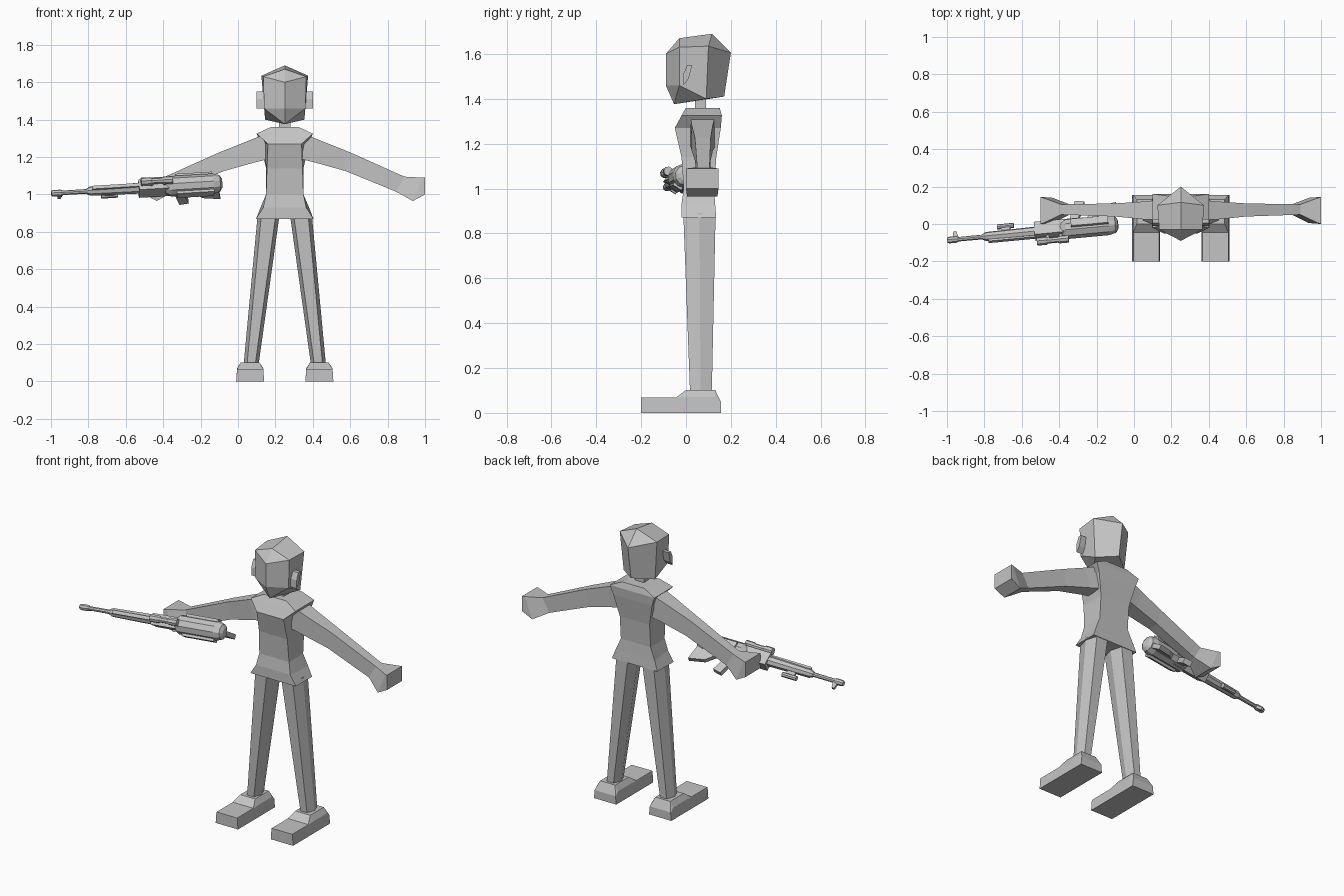
import bpy, bmesh, math
from mathutils import Matrix, Vector

if "Cube" in bpy.data.objects:
    bpy.data.objects.remove(bpy.data.objects["Cube"])

CX = 0.25  # figure centre line

grey = bpy.data.materials.new("plain_grey")
grey.diffuse_color = (0.55, 0.55, 0.55, 1)
grey.use_nodes = True
grey.node_tree.nodes["Principled BSDF"].inputs["Base Color"].default_value = grey.diffuse_color


def finish(name, bm):
    bmesh.ops.recalc_face_normals(bm, faces=bm.faces)
    me = bpy.data.meshes.new(name)
    bm.to_mesh(me)
    bm.free()
    me.materials.append(grey)
    ob = bpy.data.objects.new(name, me)
    bpy.context.collection.objects.link(ob)
    return ob


def loft(name, rings, matrix=None):
    """Skin a list of equal-length point rings and cap both ends."""
    bm = bmesh.new()
    vs = [[bm.verts.new(p) for p in r] for r in rings]
    n = len(vs[0])
    for a, b in zip(vs, vs[1:]):
        for i in range(n):
            j = (i + 1) % n
            bm.faces.new((a[i], a[j], b[j], b[i]))
    bm.faces.new(vs[0])
    bm.faces.new(vs[-1])
    if matrix:
        bm.transform(matrix)
    return finish(name, bm)


def rect(z, front, back, y0, y1):
    return [(CX - front, y0, z), (CX + front, y0, z), (CX + back, y1, z), (CX - back, y1, z)]


# Head: two six-point rings closed by a crown ridge and a chin fan
bm = bmesh.new()


def head_ring(f, fs, bs, b):
    pts = [(0, *f), fs, bs, (0, *b), (-bs[0], *bs[1:]), (-fs[0], *fs[1:])]
    return [bm.verts.new((CX + x, y, z)) for x, y, z in pts]


hi = head_ring((-.09, 1.60), (.115, -.03, 1.63), (.125, .10, 1.635), (.20, 1.605))
lo = head_ring((-.09, 1.46), (.11, -.03, 1.46), (.105, .09, 1.40), (.17, 1.41))
brow = bm.verts.new((CX, -.03, 1.67))
crown = bm.verts.new((CX, .116, 1.69))
chin = bm.verts.new((CX, -.053, 1.376))
for i in range(6):
    j = (i + 1) % 6
    bm.faces.new((lo[i], lo[j], hi[j], hi[i]))
    bm.faces.new((lo[i], lo[j], chin))
for a, b in ((0, 1), (5, 0)):
    bm.faces.new((hi[a], hi[b], brow))
for a, b in ((2, 3), (3, 4)):
    bm.faces.new((hi[a], hi[b], crown))
for a, b in ((1, 2), (4, 5)):
    bm.faces.new((hi[a], hi[b], crown if a == 1 else brow, brow if a == 1 else crown))
finish("head", bm)

# Neck and shirt
loft("neck", [rect(z, .03, .03, .04, .09) for z in (1.34, 1.44)])
loft("torso", [rect(*r) for r in (
    (1.36, .075, .075, 0, .15), (1.325, .15, .15, -.02, .16),
    (1.27, .09, .13, -.05, .155), (1.14, .095, .10, -.02, .135),
    (1.0, .10, .10, -.01, .125), (.93, .115, .13, -.02, .13),
    (.87, .153, .153, -.02, .135))])

for side, s in (("left", 1), ("right", -1)):
    def X(dx):
        return CX + s * dx

    # Ear
    outline = ((-.012, 1.46), (.012, 1.49), (.027, 1.55), (.005, 1.55), (-.012, 1.51))
    loft(side + "_ear", [[(X(dx), y, z) for y, z in outline] for dx in (.10, .152)])

    # Arm and fist: each section is top x,z, bottom x,z, near y, far y
    sections = ((.10, 1.325, .085, 1.19, .02, .13), (.20, 1.285, .165, 1.17, .025, .12),
                (.35, 1.225, .325, 1.125, .04, .11), (.64, 1.095, .595, 1.015, .05, .105),
                (.735, 1.09, .685, .965, .005, .14), (.75, 1.09, .75, 1.0, 0, .145))
    loft(side + "_arm", [[(X(a), y0, za), (X(a), y1, za), (X(b), y1, zb), (X(b), y0, zb)]
                         for a, za, b, zb, y0, y1 in sections])

    # Leg: six-sided taper, splayed outward
    def leg_ring(z, inner, outer, bevel, y0, ym, y1):
        a, b = inner + bevel, outer - bevel
        return [(X(a), y0, z), (X(b), y0, z), (X(outer), ym, z),
                (X(b), y1, z), (X(a), y1, z), (X(inner), ym, z)]

    loft(side + "_leg", [leg_ring(.89, .028, .145, .02, -.012, .06, .132),
                         leg_ring(.09, .14, .22, .018, .018, .065, .115)])

    # Shoe: low toe stepping up to the ankle
    def shoe_ring(y, top_z, top_hw, mid_z):
        c = .185
        return [(X(c - .075), y, 0), (X(c - .07), y, mid_z), (X(c - top_hw), y, top_z),
                (X(c + top_hw), y, top_z), (X(c + .07), y, mid_z), (X(c + .075), y, 0)]

    loft(side + "_shoe", [shoe_ring(-.2, .068, .069, .066), shoe_ring(-.045, .068, .069, .066),
                          shoe_ring(0, .102, .05, .07), shoe_ring(.13, .102, .05, .07),
                          shoe_ring(.155, .05, .07, .045)])

# Rifle frame: along the barrel, up (rolled forward), and sideways
d = Vector((.91, .085, .055)).normalized()
u = Vector((0, -.84, .54))
u = (u - d * u.dot(d)).normalized()
w = d.cross(u)
GUN = Matrix.Translation((-.998, -.087, 1.005)) @ Matrix((d, u, w)).transposed().to_4x4()


def tube(name, stations, up=0, side=0, n=8):
    """Stations are (distance from muzzle, radius)."""
    loft(name, [[(x, up + r * math.cos((i + .5) * math.tau / n),
                  side + r * math.sin((i + .5) * math.tau / n)) for i in range(n)]
                for x, r in stations], GUN)


def slab(name, profile, half, side=0):
    """Extrude a (distance, up) outline sideways."""
    loft(name, [[(x, v, side + k * half) for x, v in profile] for k in (-1, 1)], GUN)


def block(name, x0, x1, v0, v1, half, side=0):
    slab(name, ((x0, v0), (x1, v0), (x1, v1), (x0, v1)), half, side)


tube("barrel", ((.0, .012), (.55, .014)))
tube("muzzle_brake", ((.0, .014), (.01, .018), (.05, .018), (.06, .013)))
slab("front_sight", ((.035, -.048), (.05, -.048), (.065, 0), (.03, 0)), .008)
tube("handguard", ((.19, .016), (.21, .025), (.50, .03)))
block("handguard_rail", .22, .48, .015, .036, .01)
tube("foregrip", ((.27, .014), (.36, .014)), up=-.055)
block("foregrip_mount", .29, .34, -.05, -.01, .007)
block("receiver", .47, .72, -.045, .035, .032)
tube("stock_body", ((.61, .035), (.64, .055), (.87, .055), (.905, .045), (.918, .025)), n=10)
for k in (-1, 1):
    block("stock_side_plate", .67, .87, -.022, .022, .008, side=k * .055)
tube("scope", ((.48, .022), (.53, .022), (.54, .016), (.59, .016), (.60, .021), (.65, .021)), up=.062)
for x in (.53, .60):
    block("scope_mount", x, x + .015, .02, .055, .012)
slab("pistol_grip", ((.655, -.03), (.70, -.03), (.745, -.155), (.695, -.165)), .016)
slab("butt_plate", ((.74, -.04), (.90, -.04), (.915, -.135), (.82, -.115)), .014)
